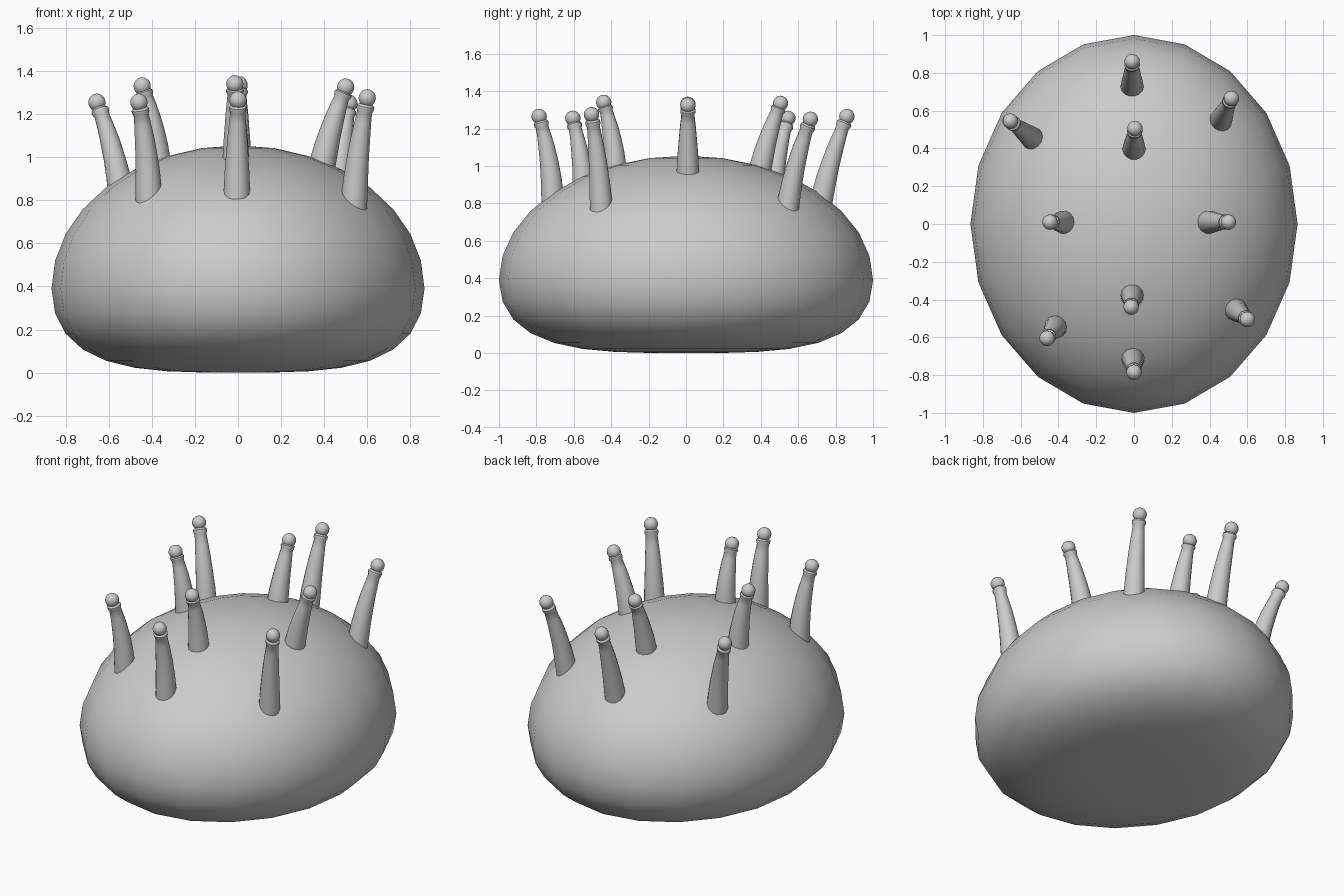
import bpy, bmesh, math
from mathutils import Vector

if "Cube" in bpy.data.objects:
    bpy.data.objects.remove(bpy.data.objects["Cube"])

RX, RY, MID, TOP = 0.866, 1.0, 0.39, 0.665


def finish(bm, name):
    bmesh.ops.recalc_face_normals(bm, faces=bm.faces[:])
    me = bpy.data.meshes.new(name)
    bm.to_mesh(me)
    bm.free()
    for p in me.polygons:
        p.use_smooth = True
    ob = bpy.data.objects.new(name, me)
    bpy.context.collection.objects.link(ob)
    return ob


def loft(bm, rings):
    # bridge consecutive vertex rings and cap the ends
    n = len(rings[0])
    for a, b in zip(rings, rings[1:]):
        for i in range(n):
            j = (i + 1) % n
            bm.faces.new((a[i], a[j], b[j], b[i]))
    bm.faces.new(rings[0])
    bm.faces.new(rings[-1])


# Body: domed ellipsoid with a flattened underside
bm = bmesh.new()
bmesh.ops.create_uvsphere(bm, u_segments=20, v_segments=16, radius=1)
for v in bm.verts:
    s = v.co.z
    z = MID + TOP * s if s >= 0 else MID * max(0, 1 + s) ** 1.6
    v.co = (v.co.x * RX, v.co.y * RY, z)
finish(bm, "body")


def surface_z(x, y):
    return MID + TOP * math.sqrt(1 - (x / RX) ** 2 - (y / RY) ** 2)


def stalk(index, base, tip, bend):
    b = Vector((base[0], base[1], surface_z(*base)))
    e = Vector(tip)
    d = e - b

    def path(t):
        h = (1 - bend) * t + bend * t * abs(t)
        return Vector((b.x + d.x * h, b.y + d.y * h, b.z + d.z * t))

    # Tapered shaft with a flared collar just below the ball
    stations = [(-0.15, .063), (0, .061), (.2, .057), (.4, .051), (.6, .045),
                (.75, .039), (.86, .035), (.89, .041), (.92, .041), (.94, .032)]
    bm = bmesh.new()
    rings = []
    for t, r in stations:
        tan = (path(t + .02) - path(t - .02)).normalized()
        u = Vector((0, 1, 0)).cross(tan).normalized()
        w = tan.cross(u)
        c = path(t)
        rings.append([bm.verts.new(c + r * (math.cos(a) * u + math.sin(a) * w))
                      for a in (math.tau * i / 14 for i in range(14))])
    loft(bm, rings)
    ob = finish(bm, f"stalk_{index}")
    bpy.context.view_layer.objects.active = ob
    ob.select_set(True)
    bpy.ops.object.shade_smooth_by_angle(angle=math.radians(40))
    ob.select_set(False)

    # Ball tip
    bm = bmesh.new()
    bmesh.ops.create_uvsphere(bm, u_segments=14, v_segments=10, radius=.041)
    bmesh.ops.translate(bm, verts=bm.verts, vec=e)
    finish(bm, f"stalk_tip_{index}")


# Stalks: base on the body, ball centre, amount of bend
STALKS = [
    ((-.01, .73), (-.01, .86, 1.265), .3),
    ((.46, .55), (.515, .665, 1.25), .4),
    ((-.54, .455), (-.655, .545, 1.255), .5),
    ((0, .40), (.005, .505, 1.335), .3),
    ((-.375, .01), (-.445, .01, 1.33), .6),
    ((.395, .01), (.50, .01, 1.325), .3),
    ((-.01, -.38), (-.015, -.44, 1.34), .7),
    ((-.415, -.545), (-.46, -.605, 1.255), .7),
    ((.54, -.455), (.60, -.505, 1.275), .5),
    ((-.005, -.715), (0, -.785, 1.265), .7),
]
for i, (base, tip, bend) in enumerate(STALKS, 1):
    stalk(i, base, tip, bend)
